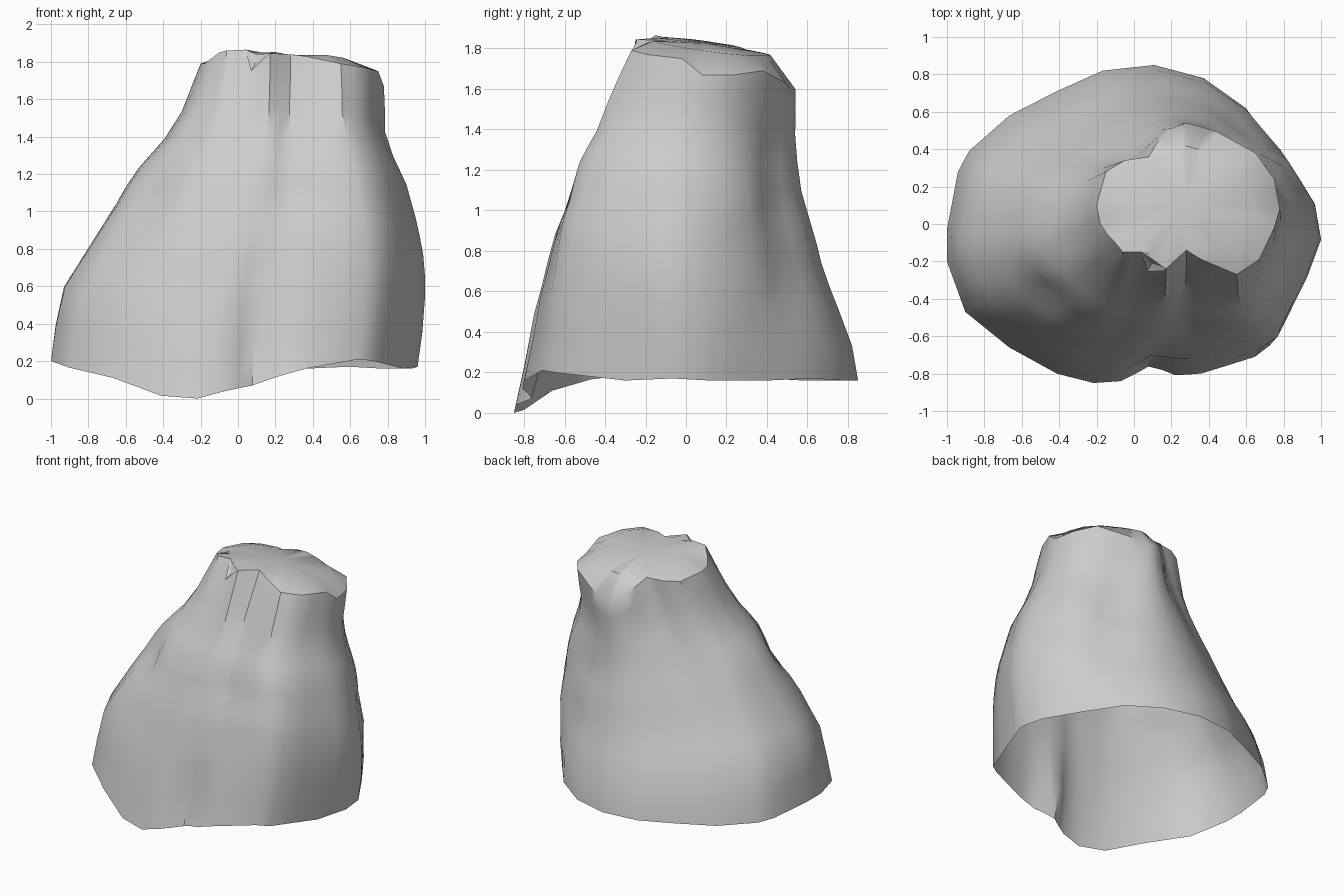
import bpy, bmesh, math
from mathutils import Vector

if "Cube" in bpy.data.objects:
    bpy.data.objects.remove(bpy.data.objects["Cube"])

# Ground rim and cut rim, paired column by column, anticlockwise from the right
BASE = [(1, -.07, .17), (.97, .12, .16), (.8, .4, .16), (.63, .62, .17), (.4, .78, .16),
        (.13, .85, .16), (-.15, .82, .16), (-.4, .71, .16), (-.66, .58, .16), (-.88, .39, .17),
        (-.94, .28, .18), (-1, -.03, .2), (-1, -.2, .2), (-.9, -.47, .165), (-.66, -.66, .11),
        (-.4, -.8, .015), (-.2, -.85, 0), (-.05, -.84, .04), (.1, -.77, .07), (.25, -.82, .12),
        (.39, -.8, .16), (.68, -.71, .21), (.76, -.65, .2), (.92, -.3, .16)]
CUT = [(.78, .08, 1.67), (.75, .24, 1.67), (.65, .38, 1.69), (.45, .49, 1.63), (.36, .52, 1.6),
       (.28, .54, 1.6), (.2, .51, 1.64), (.12, .43, 1.72), (.08, .36, 1.77), (-.05, .34, 1.77),
       (-.15, .28, 1.77), (-.2, .1, 1.79), (-.18, 0, 1.79), (-.14, -.06, 1.82), (-.1, -.1, 1.85),
       (-.06, -.15, 1.86), (.04, -.15, 1.865), (.1, -.19, 1.84), (.17, -.24, 1.845), (.28, -.14, 1.84),
       (.36, -.19, 1.83), (.55, -.27, 1.79), (.67, -.19, 1.77), (.75, -.02, 1.75)]
# Trunk silhouette: height fraction, then min/max x and min/max y
LEVELS = [(0, -1, .96, -.85, .85), (.12, -.975, .985, -.8, .82), (.25, -.93, 1, -.75, .75),
          (.32, -.86, 1, -.715, .71), (.4, -.78, .99, -.68, .67), (.47, -.71, .97, -.645, .645),
          (.53, -.65, .95, -.6, .62), (.59, -.595, .925, -.565, .595), (.65, -.53, .9, -.53, .57),
          (.7, -.46, .865, -.485, .56), (.75, -.39, .83, -.44, .55), (.84, -.3, .785, -.385, .54),
          (.92, -.25, .785, -.33, .54), (1, -.2, .78, -.27, .54)]
# Bark dents: centre x, y, z, radius, depth (negative swells outward)
DENTS = [(-.48, -.35, 1.0, .12, .07), (-.42, -.29, 1.15, .1, .06), (.3, -.55, 1.08, .1, .02),
         (.63, .5, .65, .17, .05), (.58, .48, 1.0, .17, .05), (.54, .47, 1.3, .14, .04),
         (.77, .3, .65, .15, -.025), (.74, .27, 1.05, .15, -.025),
         (.14, -.77, .22, .12, .05), (.2, -.76, .4, .1, .03),
         (.02, .48, 1.45, .1, .03)]
N = 2  # columns per rim point


def remap(v, lo, hi, a, b):
    return a + (v - lo) / (hi - lo) * (b - a)


def refine(points):
    """Add in-between points so dents show."""
    vs = [Vector(p) for p in points]
    return [a.lerp(b, k / N) for a, b in zip(vs, vs[1:] + vs[:1]) for k in range(N)]


BASE_RIM, CUT_RIM = refine(BASE), refine(CUT)


def ring(f, x0, x1, y0, y1):
    s = f ** 1.1
    pts = [b.lerp(c, s) for b, c in zip(BASE_RIM, CUT_RIM)]
    xs, ys = [p.x for p in pts], [p.y for p in pts]
    lim = min(xs), max(xs), min(ys), max(ys)
    out = []
    for p, b, c in zip(pts, BASE_RIM, CUT_RIM):
        q = Vector((remap(p.x, lim[0], lim[1], x0, x1),
                    remap(p.y, lim[2], lim[3], y0, y1), b.z + (c.z - b.z) * f))
        axis = Vector(((x0 + x1) / 2, (y0 + y1) / 2, q.z))
        for *d, r, depth in DENTS:
            q += (axis - q).normalized() * depth * math.exp(-((q - Vector(d)).length / r) ** 2)
        out.append(q)
    return out


def make_object(name, bm):
    bmesh.ops.recalc_face_normals(bm, faces=bm.faces)
    me = bpy.data.meshes.new(name)
    bm.to_mesh(me)
    bm.free()
    ob = bpy.data.objects.new(name, me)
    bpy.context.collection.objects.link(ob)
    bpy.ops.object.select_all(action='DESELECT')
    ob.select_set(True)
    bpy.context.view_layer.objects.active = ob
    bpy.ops.object.shade_smooth_by_angle(angle=math.radians(42))
    return ob


def bridge(bm, a, b):
    n = len(a)
    for i in range(n):
        j = (i + 1) % n
        bm.faces.new((a[i], a[j], b[j], b[i]))


# Stump: open-bottomed bark shell with a gently sloping cut top
bm = bmesh.new()
loops = [[bm.verts.new(p) for p in ring(*lv)] for lv in LEVELS]
centre = Vector((.28, .1, 1.825))
inner = []
for c in CUT_RIM:
    p = centre.lerp(c, .72)
    p.z = 1.86 - .07 * p.x - .14 * (p.y + .1)
    inner.append(bm.verts.new(p))
loops.append(inner)
for a, b in zip(loops, loops[1:]):
    bridge(bm, a, b)
mid = bm.verts.new(centre)
for i in range(len(inner)):
    bm.faces.new((inner[i], inner[(i + 1) % len(inner)], mid))
make_object("tree_stump", bm)

# Splinter: small torn flake at the front of the cut
bm = bmesh.new()
v = [bm.verts.new(p) for p in [(.04, -.15, 1.865), (.07, -.255, 1.75), (.12, -.17, 1.84), (.17, -.25, 1.845)]]
bm.faces.new((v[0], v[1], v[2]))
bm.faces.new((v[1], v[3], v[2]))
make_object("splinter", bm)
